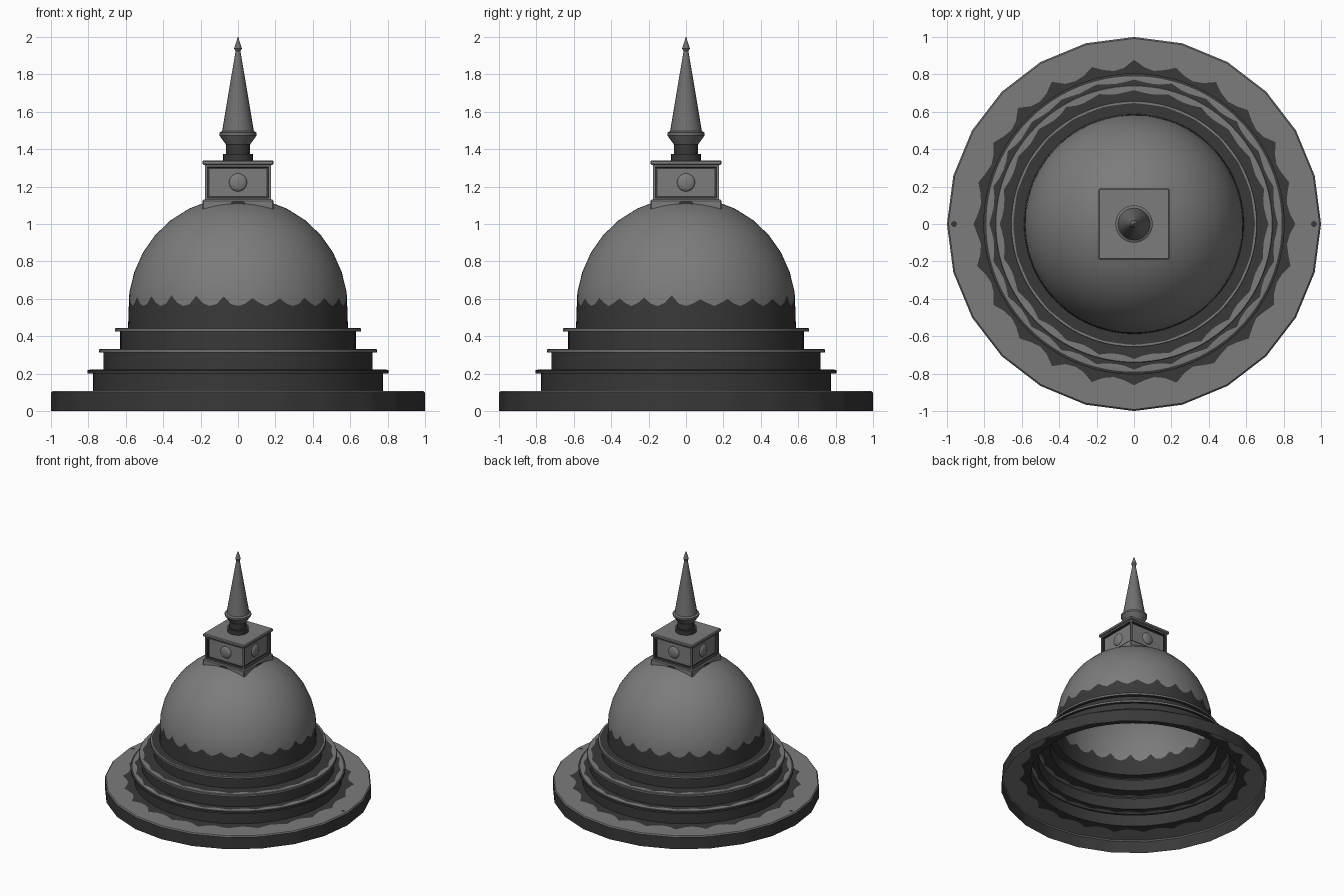
import bpy, bmesh, math, random
from mathutils import Matrix, Vector

if "Cube" in bpy.data.objects:
    bpy.data.objects.remove(bpy.data.objects["Cube"])

random.seed(4)


def mat(name, v):
    m = bpy.data.materials.new(name)
    m.diffuse_color = (v, v, v, 1)
    m.use_nodes = True
    m.node_tree.nodes["Principled BSDF"].inputs["Base Color"].default_value = m.diffuse_color
    return m


MATS = [mat("light stone", 0.2), mat("dark stone", 0.04), mat("mid stone", 0.16)]
LIGHT, DARK, MID = 0, 1, 2


def finish(bm, name, angle=30):
    me = bpy.data.meshes.new(name)
    bm.to_mesh(me)
    bm.free()
    for m in MATS:
        me.materials.append(m)
    ob = bpy.data.objects.new(name, me)
    bpy.context.collection.objects.link(ob)
    bpy.ops.object.select_all(action='DESELECT')
    ob.select_set(True)
    bpy.context.view_layer.objects.active = ob
    if angle:
        bpy.ops.object.shade_smooth_by_angle(angle=math.radians(angle))
    return ob


def lathe(name, rings, n, cap=False):
    """rings: (radius, z, colour of band above, options).
    dr / dz: weathered edge peaks, shift: peak position, chord: 24-sided outline."""
    bm = bmesh.new()
    loops = []
    for r, z, _, opt in rings:
        loop = []
        for k in range(n):
            a = 2 * math.pi * k / n
            rr, zz = r, z
            if opt.get("chord"):
                s = math.pi / 12
                rr *= math.cos(s / 2) / math.cos(a % s - s / 2)
            if "dr" in opt or "dz" in opt:
                w = (1, 0.3, 0, 0.3)[(k + opt.get("shift", 0)) % 4]
                w *= random.uniform(0.65, 1.1)
                rr += opt.get("dr", 0) * w
                zz += opt.get("dz", 0) * w
            loop.append(bm.verts.new((rr * math.cos(a), rr * math.sin(a), zz)))
        loops.append(loop)
    for i in range(len(rings) - 1):
        lo, hi = loops[i], loops[i + 1]
        for k in range(n):
            j = (k + 1) % n
            f = bm.faces.new((lo[k], lo[j], hi[j], hi[k]))
            f.material_index = rings[i][2]
    if cap:
        bm.faces.new(loops[-1]).material_index = rings[-1][2]
    return finish(bm, name)


def box(name, half, z0, z1, bevel=0.006):
    bm = bmesh.new()
    bmesh.ops.create_cube(bm, size=1, matrix=Matrix.Translation((0, 0, (z0 + z1) / 2))
                          @ Matrix.Diagonal((2 * half, 2 * half, z1 - z0, 1)))
    if bevel:
        bmesh.ops.bevel(bm, geom=bm.edges[:], offset=bevel, segments=1, affect='EDGES')
    return bm


# Wide base: open underneath, 24-sided rim, weathered dark ring on top
C = {"chord": 1}
lathe("base_platform", [
    (1.0, 0.0, DARK, C), (1.0, 0.098, MID, C), (0.992, 0.107, LIGHT, C),
    (0.825, 0.107, DARK, {"dr": 0.05}), (0.775, 0.107, DARK, {}),
], 96)

# Three terraces, each a wall with a projecting lip
TERRACES = [  # wall radius, bottom, lip radius, lip top, next radius, dark edge, light edge
    (0.775, 0.107, 0.805, 0.222, 0.72, 0.755, 0.79, DARK),
    (0.72, 0.222, 0.742, 0.333, 0.63, 0.70, 0.738, MID),
    (0.63, 0.333, 0.658, 0.444, 0.588, 0.643, 0.655, MID),
]
for i, (r, z0, lip, z1, nxt, dark, light, edge) in enumerate(TERRACES):
    lathe(f"terrace_{i + 1}", [
        (r, z0, DARK, {}), (r, z1 - 0.02, DARK, {}), (lip, z1 - 0.02, edge, {}),
        (lip, z1 - 0.004, edge, {}), (light, z1, LIGHT, {}),
        (dark, z1, DARK, {"dr": 0.022 if i < 2 else 0.004}), (nxt, z1, DARK, {}),
    ], 96)

# Dome with a weathered dark foot
dome = [(0.588, 0.444, DARK, {}), (0.584, 0.562, LIGHT, {"dz": 0.052, "shift": 2}),
        (0.581, 0.635, LIGHT, {})]
for i in range(1, 8):
    a = math.radians(7 + i * 11.25)
    dome.append((0.584 * math.cos(a), 0.56 + 0.584 * math.sin(a), LIGHT, {}))
lathe("dome", dome, 96, cap=True)

# Square relic chamber: foot slab, panelled body, roof slab
finish(box("chamber_foot", 0.19, 1.068, 1.13), "chamber_foot", 0)
finish(box("chamber_roof", 0.19, 1.315, 1.34), "chamber_roof", 0)
bm = box("chamber_body", 0.177, 1.125, 1.318, 0)
sides = [f for f in bm.faces if abs(f.normal.z) < 0.5]
bmesh.ops.inset_individual(bm, faces=sides, thickness=0.02, depth=0)
for thick, depth in ((0.001, -0.02), (0.014, 0)):
    res = bmesh.ops.inset_individual(bm, faces=sides, thickness=thick, depth=depth)
    for f in res["faces"]:
        if f not in sides:
            f.material_index = DARK
finish(bm, "chamber_body", 0)

# Round boss on each panel, and a dark stain on each side of the foot slab
for i, side in enumerate(("front", "right", "back", "left")):
    turn = Matrix.Rotation(i * math.pi / 2, 4, 'Z')
    bm = bmesh.new()
    bmesh.ops.create_uvsphere(bm, u_segments=24, v_segments=12, radius=0.048,
                              matrix=turn @ Matrix.Translation((0, -0.157, 1.222))
                              @ Matrix.Diagonal((1, 0.35, 1, 1)))
    finish(bm, "panel_boss_" + side, 60)
    bm = bmesh.new()
    pts = [(-0.045, 1.1), (0.045, 1.1), (0.035, 1.118), (0.015, 1.124),
           (-0.015, 1.124), (-0.035, 1.118)]
    bm.faces.new([bm.verts.new(turn @ Vector((x, -0.192, z))) for x, z in pts]).material_index = DARK
    finish(bm, "foot_stain_" + side, 0)

# Small dark spots on the platform rim
for x, side in ((-0.962, "left"), (0.962, "right")):
    bm = bmesh.new()
    bmesh.ops.create_circle(bm, cap_ends=True, segments=10, radius=0.016,
                            matrix=Matrix.Translation((x, 0, 0.109)))
    for f in bm.faces:
        f.material_index = DARK
    finish(bm, "rim_spot_" + side, 0)

# Spire: dark stepped neck, flared collar, cone and finial
SPIRE = [(0.08, 1.335, DARK), (0.08, 1.375, DARK), (0.065, 1.375, DARK),
         (0.065, 1.425, MID), (0.072, 1.435, MID), (0.1, 1.474, MID), (0.1, 1.488, MID),
         (0.085, 1.496, MID), (0.013, 1.925, MID), (0.021, 1.938, MID),
         (0.017, 1.95, MID), (0.001, 2.0, MID)]
lathe("spire", [(r, z, c, {}) for r, z, c in SPIRE], 24, cap=True)
